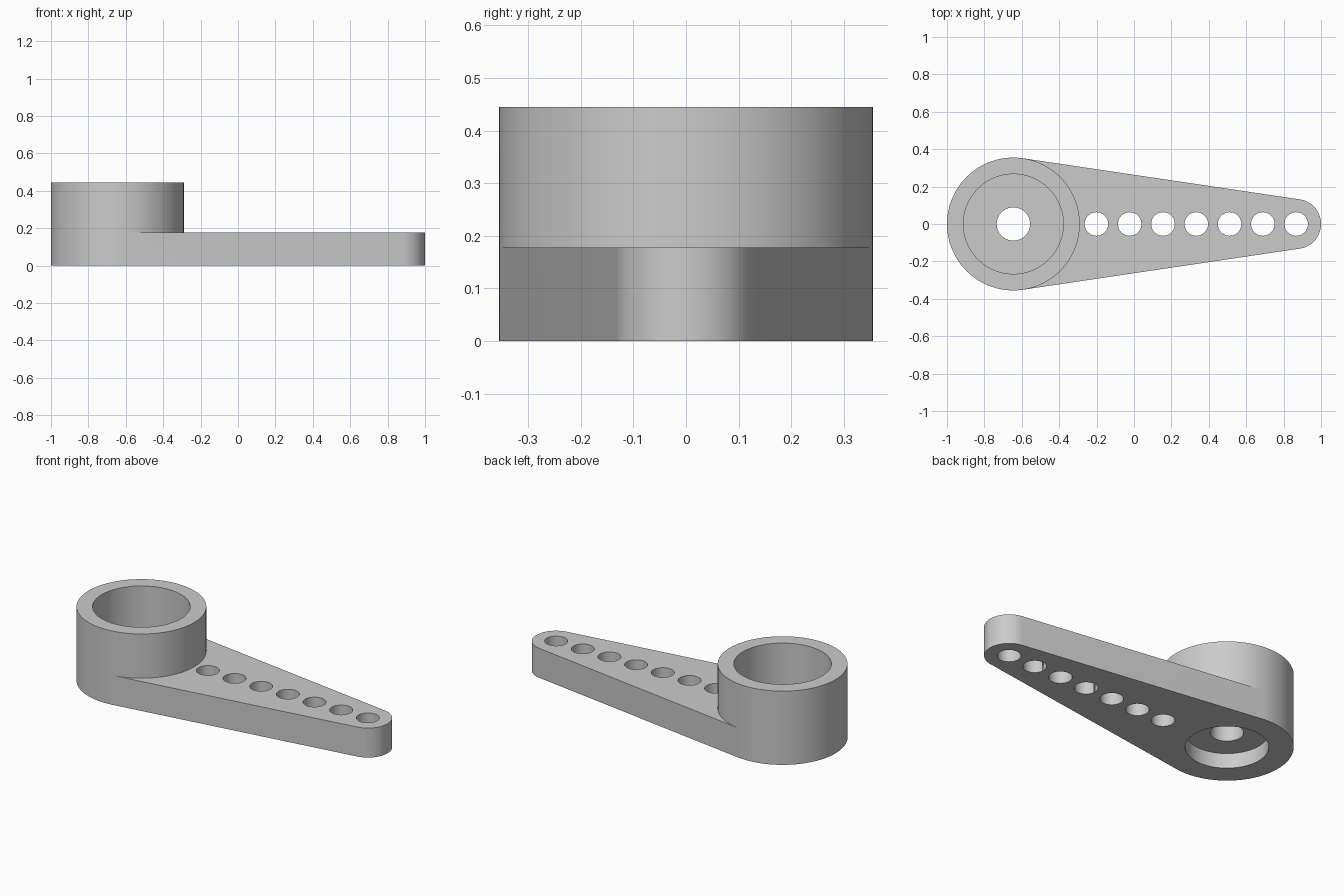
import bpy, math
from mathutils import Vector, geometry

if "Cube" in bpy.data.objects:
    bpy.data.objects.remove(bpy.data.objects["Cube"], do_unlink=True)

HUB_X, HUB_R = -0.645, 0.355
TIP_X, TIP_R = 0.867, 0.133
ARM_H, HUB_H = 0.178, 0.445
WEB_Z = 0.089          # underside of the web inside the hub
OVER = 0.05            # cutter overshoot

grey = bpy.data.materials.new("plain grey")
grey.use_nodes = True
grey.diffuse_color = (0.6, 0.6, 0.6, 1)
grey.node_tree.nodes["Principled BSDF"].inputs["Base Color"].default_value = (0.6, 0.6, 0.6, 1)


def circle(x, r, sides=96):
    return [Vector((x + r * math.cos(math.tau * i / sides),
                    r * math.sin(math.tau * i / sides))) for i in range(sides)]


def prism(name, outline, z0, z1):
    """Extrude a counter-clockwise outline from z0 to z1."""
    n = len(outline)
    verts = [(p.x, p.y, z) for z in (z0, z1) for p in outline]
    faces = [list(range(n))[::-1], list(range(n, 2 * n))]
    faces += [[i, (i + 1) % n, n + (i + 1) % n, n + i] for i in range(n)]
    mesh = bpy.data.meshes.new(name)
    mesh.from_pydata(verts, [], faces)
    mesh.materials.append(grey)
    obj = bpy.data.objects.new(name, mesh)
    bpy.context.scene.collection.objects.link(obj)
    return obj


def combine(target, other, operation):
    """Apply a boolean and discard the helper."""
    mod = target.modifiers.new(operation.lower(), 'BOOLEAN')
    mod.operation, mod.solver, mod.object = operation, 'EXACT', other
    bpy.context.view_layer.objects.active = target
    bpy.ops.object.modifier_apply(modifier=mod.name)
    bpy.data.objects.remove(other, do_unlink=True)


# Tapered arm: the hull of the hub circle and the tip circle
points = circle(HUB_X, HUB_R) + circle(TIP_X, TIP_R)
outline = [points[i] for i in geometry.convex_hull_2d(points)]
area = sum(a.cross(b) for a, b in zip(outline, outline[1:] + outline[:1]))
if area < 0:
    outline.reverse()
arm = prism("lever_arm", outline, 0, ARM_H)

# Raised hub
combine(arm, prism("hub", circle(HUB_X, HUB_R), 0, HUB_H), 'UNION')

# Upper cup, lower recess and the shaft hole through the web
for name, r, z0, z1 in (("cup", 0.267, ARM_H, HUB_H + OVER),
                        ("recess", 0.222, -OVER, WEB_Z),
                        ("shaft_hole", 0.089, -OVER, HUB_H + OVER)):
    combine(arm, prism(name, circle(HUB_X, r), z0, z1), 'DIFFERENCE')

# Row of seven linkage holes
for i in range(7):
    hole = circle(TIP_X - 0.178 * i, 0.063, 48)
    combine(arm, prism("linkage_hole", hole, -OVER, ARM_H + OVER), 'DIFFERENCE')

# Smooth round walls, crisp rims
bpy.ops.object.select_all(action='DESELECT')
arm.select_set(True)
bpy.context.view_layer.objects.active = arm
bpy.ops.object.shade_smooth_by_angle(angle=math.radians(30))
